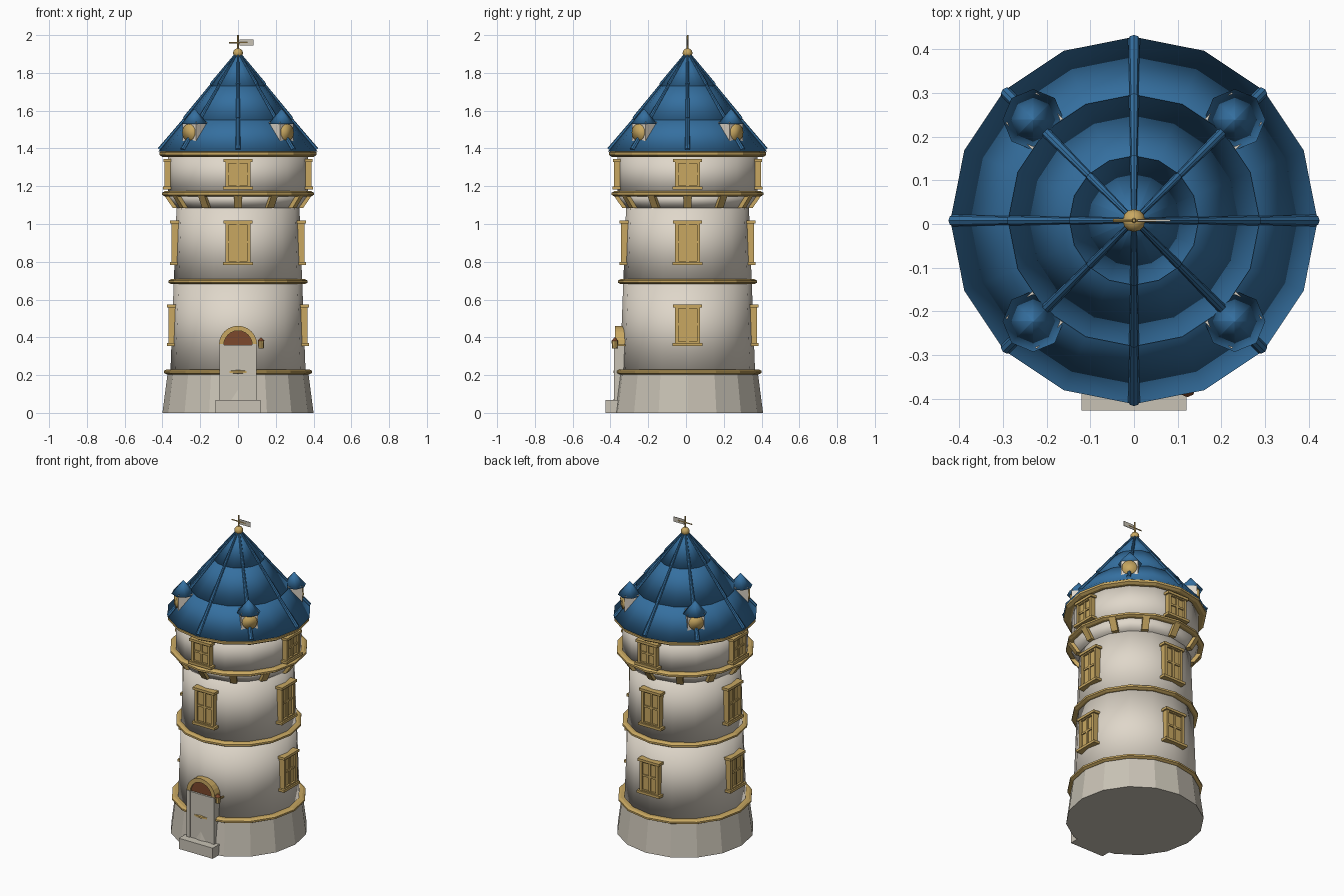
import bpy, bmesh, math
from mathutils import Matrix, Vector

cube = bpy.data.objects.get("Cube")
if cube:
    bpy.data.objects.remove(cube)

SIDES = 16
CENTRE = Matrix.Translation((0, 0.008, 0))


def material(name, rgb):
    m = bpy.data.materials.new(name)
    m.use_nodes = True
    m.diffuse_color = (*rgb, 1)
    m.node_tree.nodes["Principled BSDF"].inputs["Base Color"].default_value = (*rgb, 1)
    return m


BLUE = material("roof_blue", (0.035, 0.16, 0.35))
PLASTER = material("warm_plaster", (0.74, 0.68, 0.59))
STONE = material("grey_stone", (0.58, 0.54, 0.46))
GOLD = material("gold_trim", (0.58, 0.39, 0.12))
BROWN = material("brown_wood", (0.20, 0.065, 0.025))


def finish(name, bm, mat, smooth=False, angle=0):
    # Turn the part about the tower axis and make it an object
    bmesh.ops.recalc_face_normals(bm, faces=bm.faces)
    bm.transform(CENTRE @ Matrix.Rotation(angle, 4, 'Z'))
    for f in bm.faces:
        f.smooth = smooth
    mesh = bpy.data.meshes.new(name)
    bm.to_mesh(mesh)
    bm.free()
    mesh.materials.append(mat)
    ob = bpy.data.objects.new(name, mesh)
    bpy.context.collection.objects.link(ob)
    return ob


def add_box(bm, x, y, z):
    # Each argument is a (low, high) range
    size = [b - a for a, b in (x, y, z)]
    mid = [(a + b) / 2 for a, b in (x, y, z)]
    bmesh.ops.create_cube(bm, size=1, matrix=Matrix.Translation(mid) @ Matrix.Diagonal((*size, 1)))


def add_rod(bm, a, b, r1, r2, n):
    a, b = Vector(a), Vector(b)
    d = b - a
    turn = d.to_track_quat('Z', 'Y').to_matrix().to_4x4()
    bmesh.ops.create_cone(bm, cap_ends=True, segments=n, radius1=r1, radius2=r2, depth=d.length,
                          matrix=Matrix.Translation((a + b) / 2) @ turn)


def frustum(name, mat, r1, r2, z1, z2, smooth=True):
    bm = bmesh.new()
    add_rod(bm, (0, 0, z1), (0, 0, z2), r1, r2, SIDES)
    return finish(name, bm, mat, smooth)


def ring(name, r, z, half):
    # Rounded band whose outermost corner lies at radius r
    bm = bmesh.new()
    loops = []
    for i in range(SIDES):
        a = math.tau * i / SIDES
        loop = []
        for j in range(8):
            t = math.tau * (j + 0.5) / 8
            rr = r - 0.025 + 0.027 * math.cos(t)
            loop.append(bm.verts.new((rr * math.cos(a), rr * math.sin(a), z + half * math.sin(t))))
        loops.append(loop)
    for i in range(SIDES):
        p, q = loops[i], loops[(i + 1) % SIDES]
        for j in range(8):
            k = (j + 1) % 8
            bm.faces.new((p[j], q[j], q[k], p[k]))
    finish(name, bm, GOLD)


# Tower walls
frustum("stone_base", STONE, 0.40, 0.372, 0, 0.215, False)
frustum("lower_wall", PLASTER, 0.358, 0.34, 0.21, 0.695)
frustum("middle_wall", PLASTER, 0.34, 0.324, 0.69, 1.12)
frustum("flared_corbel", PLASTER, 0.325, 0.375, 1.085, 1.155)
frustum("upper_drum", PLASTER, 0.37, 0.37, 1.15, 1.38)

# Gold bands
ring("base_band", 0.393, 0.217, 0.014)
ring("middle_band", 0.368, 0.695, 0.015)
ring("drum_band", 0.402, 1.16, 0.015)
ring("eave_band", 0.416, 1.372, 0.018)

# Wedge brackets under the drum
for i in range(12):
    bm = bmesh.new()
    add_box(bm, (-0.02, 0.02), (-0.39, -0.31), (1.085, 1.15))
    for v in bm.verts:
        if v.co.y < -0.35 and v.co.z < 1.1:
            v.co.y = -0.345
    finish(f"bracket_{i}", bm, GOLD, angle=math.tau * i / 12)


def window(name, r, z1, z2, angle):
    bm = bmesh.new()
    w = 0.066
    back = -r + 0.04
    add_box(bm, (-w, w), (-r - 0.006, back), (z1, z2))
    for s in (-1, 1):
        xs = sorted((s * w, s * (w - 0.017)))
        add_box(bm, xs, (-r - 0.018, back), (z1, z2))
    for z in (z1, z2 - 0.015):
        add_box(bm, (-w, w), (-r - 0.018, back), (z, z + 0.015))
    # Mullions
    add_box(bm, (-0.007, 0.007), (-r - 0.013, back), (z1, z2))
    mid = z1 + (z2 - z1) * 0.52
    add_box(bm, (-w, w), (-r - 0.013, back), (mid - 0.006, mid + 0.006))
    # Sill and lintel
    add_box(bm, (-0.08, 0.08), (-r - 0.027, back), (z1 - 0.008, z1 + 0.008))
    add_box(bm, (-0.076, 0.076), (-r - 0.025, back), (z2 - 0.008, z2 + 0.008))
    finish(name, bm, GOLD, angle=angle)


for i, side in enumerate(("front", "left", "back", "right")):
    a = i * math.pi / 2
    window(side + "_top_window", 0.37, 1.19, 1.335, a)
    window(side + "_middle_window", 0.334, 0.79, 1.01, a)
    if i:
        window(side + "_lower_window", 0.35, 0.363, 0.567, a)

# Tiered roof
TIERS = [(0.42, 1.385, 0.268, 1.565), (0.288, 1.55, 0.13, 1.745), (0.148, 1.73, 0.008, 1.9)]
for i, (r1, z1, r2, z2) in enumerate(TIERS):
    frustum(f"roof_tier_{i}", BLUE, r1, r2, z1, z2)

# Ridge ribs, one length for each tier
for i in range(8):
    bm = bmesh.new()
    for k, (r1, z1, r2, z2) in enumerate(TIERS):
        thick = 0.0135 - 0.002 * k
        add_rod(bm, (0, -r1 + 0.006, z1 + 0.008), (0, -r2, z2 + 0.004), thick, thick - 0.004, 8)
    finish(f"roof_ridge_{i}", bm, BLUE, angle=math.tau * i / 8)

# Dormers on the diagonals
for i in range(4):
    a = math.pi / 4 + i * math.pi / 2
    bm = bmesh.new()
    add_box(bm, (-0.05, 0.05), (-0.365, -0.25), (1.43, 1.54))
    finish(f"dormer_{i}", bm, PLASTER, angle=a)
    bm = bmesh.new()
    add_rod(bm, (0, -0.326, 1.53), (0, -0.326, 1.61), 0.07, 0.002, 8)
    finish(f"dormer_roof_{i}", bm, BLUE, True, a)
    bm = bmesh.new()
    add_rod(bm, (0, -0.35, 1.485), (0, -0.375, 1.485), 0.047, 0.043, 16)
    finish(f"dormer_round_window_{i}", bm, GOLD, True, a)

# Finial and weather vane
bm = bmesh.new()
bmesh.ops.create_uvsphere(bm, u_segments=12, v_segments=8, radius=0.026,
                          matrix=Matrix.Translation((0, 0, 1.905)))
finish("finial_ball", bm, GOLD, True)
bm = bmesh.new()
add_rod(bm, (0, 0, 1.9), (0, 0, 2), 0.006, 0.004, 8)
add_rod(bm, (-0.048, 0, 1.96), (0.05, 0, 1.96), 0.004, 0.004, 6)
finish("vane_pole", bm, GOLD)
bm = bmesh.new()
add_box(bm, (0.008, 0.083), (-0.002, 0.002), (1.945, 1.976))
finish("vane_flag", bm, STONE)

# Entrance
bm = bmesh.new()
add_box(bm, (-0.12, 0.12), (-0.435, -0.34), (0, 0.068))
finish("door_step", bm, STONE)
bm = bmesh.new()
add_box(bm, (-0.076, 0.076), (-0.384, -0.32), (0.06, 0.36))
finish("door_panel", bm, STONE)
for s, side in ((1, "left"), (-1, "right")):
    bm = bmesh.new()
    add_box(bm, sorted((s * 0.074, s * 0.097)), (-0.389, -0.31), (0.06, 0.365))
    finish(side + "_door_jamb", bm, STONE)
bm = bmesh.new()
add_rod(bm, (0, -0.32, 0.355), (0, -0.372, 0.355), 0.08, 0.08, 24)
finish("door_arch_infill", bm, BROWN)

# Half-round arch swept over the door
bm = bmesh.new()
rows = []
for i in range(13):
    t = math.pi * i / 12
    rows.append([bm.verts.new((r * math.cos(t), y, 0.36 + r * math.sin(t)))
                 for r, y in ((0.075, -0.31), (0.101, -0.31), (0.101, -0.384), (0.075, -0.384))])
for p, q in zip(rows, rows[1:]):
    for j in range(4):
        k = (j + 1) % 4
        bm.faces.new((p[j], p[k], q[k], q[j]))
bm.faces.new(rows[0])
bm.faces.new(rows[-1])
finish("door_arch", bm, GOLD)

# Lantern beside the door
bm = bmesh.new()
add_rod(bm, (0.122, -0.385, 0.34), (0.122, -0.385, 0.38), 0.014, 0.017, 8)
add_box(bm, (0.118, 0.126), (-0.385, -0.32), (0.355, 0.363))
finish("lantern", bm, GOLD)
bm = bmesh.new()
add_rod(bm, (0.122, -0.385, 0.38), (0.122, -0.385, 0.398), 0.019, 0.003, 8)
finish("lantern_cap", bm, BROWN)
